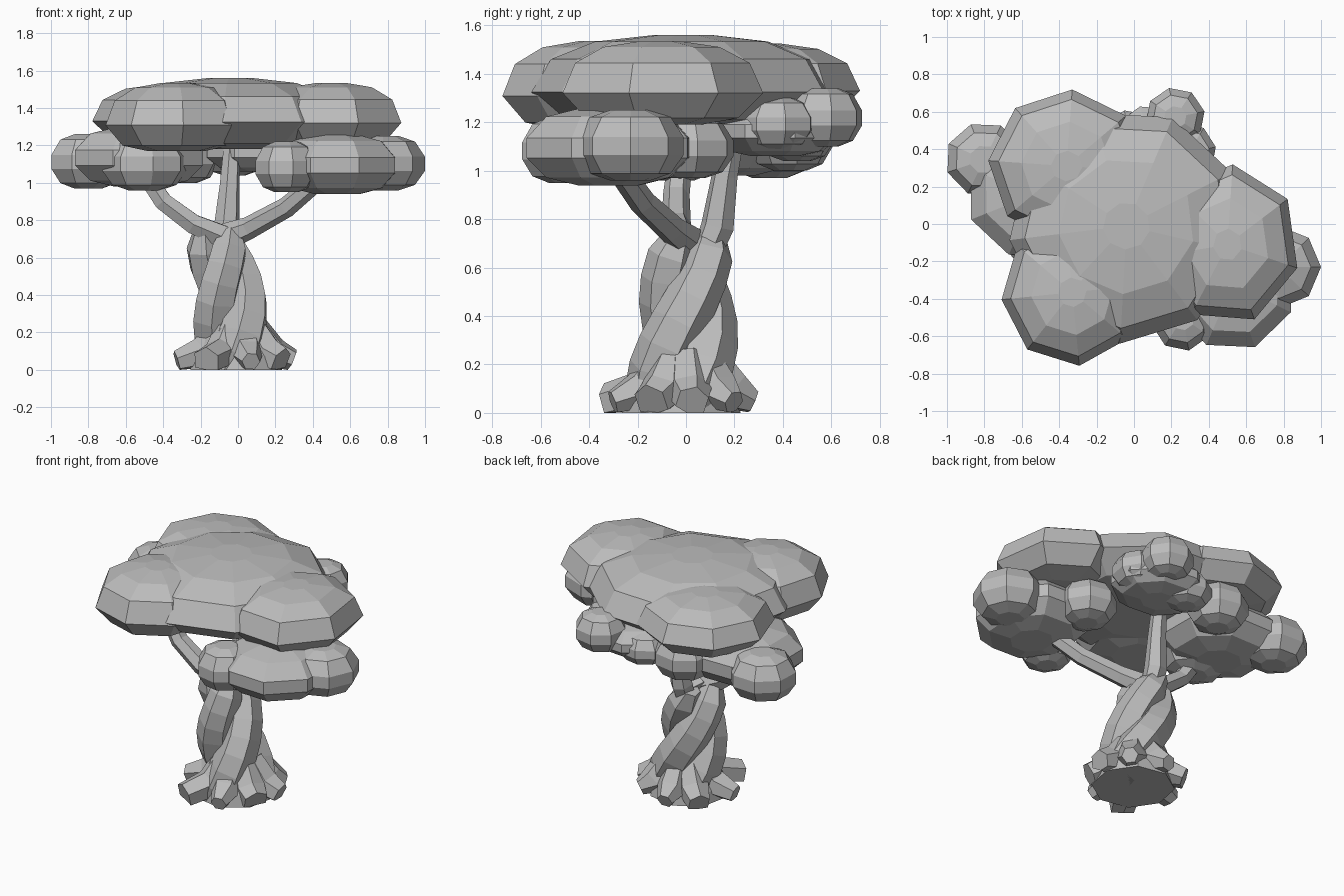
import bpy, bmesh, math
from mathutils import Vector

cube = bpy.data.objects.get("Cube")
if cube:
    bpy.data.objects.remove(cube)

grey = bpy.data.materials.new("plain grey")
grey.use_nodes = True
COLOUR = (0.5, 0.5, 0.5, 1)
grey.diffuse_color = COLOUR
grey.node_tree.nodes["Principled BSDF"].inputs["Base Color"].default_value = COLOUR


def skin(name, rings):
    """Join closed rings of points into a capped low-poly solid."""
    bm = bmesh.new()
    rows = [[bm.verts.new(p) for p in ring] for ring in rings]
    n = len(rows[0])
    for low, high in zip(rows, rows[1:]):
        for i in range(n):
            j = (i + 1) % n
            bm.faces.new((low[i], low[j], high[j], high[i]))
    for row in (rows[0], rows[-1]):
        bm.faces.new(row)
    bmesh.ops.recalc_face_normals(bm, faces=bm.faces)
    mesh = bpy.data.meshes.new(name)
    bm.to_mesh(mesh)
    bm.free()
    mesh.materials.append(grey)
    obj = bpy.data.objects.new(name, mesh)
    bpy.context.collection.objects.link(obj)


def tube(name, points, radii, sides=6):
    """Tapered tube along a path; nothing dips below the ground."""
    points = [Vector(p) for p in points]
    rings = []
    side = Vector((1, 0.3, 0))
    for k, p in enumerate(points):
        along = (points[min(k + 1, len(points) - 1)] - points[max(k - 1, 0)]).normalized()
        side = (side - along * side.dot(along)).normalized()
        other = along.cross(side)
        ring = [p + radii[k] * (side * math.cos(a) + other * math.sin(a))
                for a in (math.tau * i / sides for i in range(sides))]
        rings.append([(v.x, v.y, max(v.z, 0)) for v in ring])
    skin(name, rings)


# Profiles: (radius, height) as fractions of the lump
DOME = [(0.4, 0), (0.76, 0.08), (1, 0.38), (0.87, 0.74), (0.58, 0.93), (0.2, 1)]
PUFF = [(0.38, 0), (0.76, 0.1), (1, 0.36), (1, 0.62), (0.76, 0.9), (0.38, 1)]
FLARE = [(1, 0), (0.95, 0.3), (0.6, 1)]


def lump(name, x, y, rx, ry, z0, z1, profile=PUFF, turn=0.2, sides=8):
    rings = []
    for r, h in profile:
        rings.append([(x + rx * r * math.cos(a), y + ry * r * math.sin(a), z0 + (z1 - z0) * h)
                      for a in (math.tau * i / sides + turn for i in range(sides))])
    skin(name, rings)


# Upper canopy
lump("canopy_middle", -0.04, -0.01, 0.63, 0.63, 1.18, 1.56, DOME, 0.47, 9)
lump("canopy_back_right", -0.36, 0.31, 0.42, 0.41, 1.21, 1.525, DOME, 1.5)
lump("canopy_front_right", -0.33, -0.365, 0.38, 0.395, 1.17, 1.535, DOME, 0.1)
lump("canopy_left", 0.50, -0.11, 0.39, 0.43, 1.19, 1.535, DOME, 1.5, 7)

# Lower foliage on the front left
lump("front_foliage_middle", 0.53, -0.32, 0.34, 0.36, 0.94, 1.255, turn=0.35)
lump("front_foliage_inner", 0.26, -0.50, 0.17, 0.18, 0.95, 1.22)
lump("front_foliage_outer", 0.775, -0.23, 0.225, 0.22, 0.96, 1.25, turn=0.0)
lump("front_foliage_back", 0.38, 0.01, 0.18, 0.19, 0.97, 1.22)

# Lower foliage on the right
lump("right_foliage_middle", -0.53, 0.16, 0.37, 0.35, 0.98, 1.295, turn=0.4)
lump("right_foliage_outer", -0.80, 0.345, 0.21, 0.20, 0.97, 1.26, turn=0.35)
lump("right_foliage_front", -0.50, -0.04, 0.23, 0.20, 0.96, 1.25)
lump("right_foliage_back", -0.29, 0.43, 0.19, 0.18, 1.0, 1.28)

# Lower foliage at the back
lump("back_foliage_middle", 0.12, 0.37, 0.30, 0.27, 1.06, 1.27, turn=0.3)
lump("back_foliage_outer", 0.22, 0.57, 0.16, 0.16, 1.10, 1.34)
lump("back_foliage_left", 0.29, 0.38, 0.15, 0.16, 1.09, 1.30)
lump("back_foliage_right", -0.02, 0.46, 0.16, 0.15, 1.04, 1.24)

# Trunk of three strands twisted together
STEPS = 8
for s in range(3):
    path, radii = [], []
    for k in range(STEPS + 1):
        t = k / STEPS
        angle = math.radians(-125 + 120 * s + 215 * t)
        orbit = 0.11 - 0.025 * t
        path.append((0.02 - 0.13 * t + orbit * math.cos(angle),
                     -0.02 + 0.04 * t + orbit * math.sin(angle), 0.74 * t))
        radii.append(0.14 - 0.045 * t)
    radii[-1] = 0.06
    tube(f"trunk_strand_{s + 1}", path, radii)

# Branches carrying the lower foliage
tube("branch_left", [(-0.12, 0.03, 0.69), (0.06, -0.06, 0.76), (0.26, -0.18, 0.87), (0.46, -0.3, 1.04)],
     [0.08, 0.06, 0.055, 0.05])
tube("branch_right", [(-0.05, -0.02, 0.7), (-0.24, -0.04, 0.78), (-0.40, -0.04, 0.90), (-0.52, -0.02, 1.08)],
     [0.07, 0.06, 0.055, 0.05])
tube("branch_back", [(-0.06, 0.07, 0.62), (-0.06, 0.13, 0.77), (-0.045, 0.16, 0.98), (-0.03, 0.21, 1.22)],
     [0.06, 0.07, 0.055, 0.045])

# Foot of the trunk, with roots: direction in degrees, reach, end thickness
lump("trunk_foot", -0.01, -0.02, 0.25, 0.25, 0, 0.24, FLARE)
ROOTS = [(-172, 0.33, 0.06), (-118, 0.36, 0.08), (-77, 0.31, 0.05), (-32, 0.27, 0.08),
         (5, 0.29, 0.07), (45, 0.28, 0.05), (98, 0.28, 0.05), (140, 0.30, 0.07)]
for n, (degrees, reach, thick) in enumerate(ROOTS):
    a = math.radians(degrees)
    way = Vector((math.cos(a), math.sin(a), 0))
    tube(f"root_{n + 1}",
         [way * 0.09 + Vector((0, 0, 0.23)), way * 0.18 + Vector((0, 0, 0.09)),
          way * reach + Vector((0, 0, 0.045))],
         [0.075, 0.095, thick], 6)
